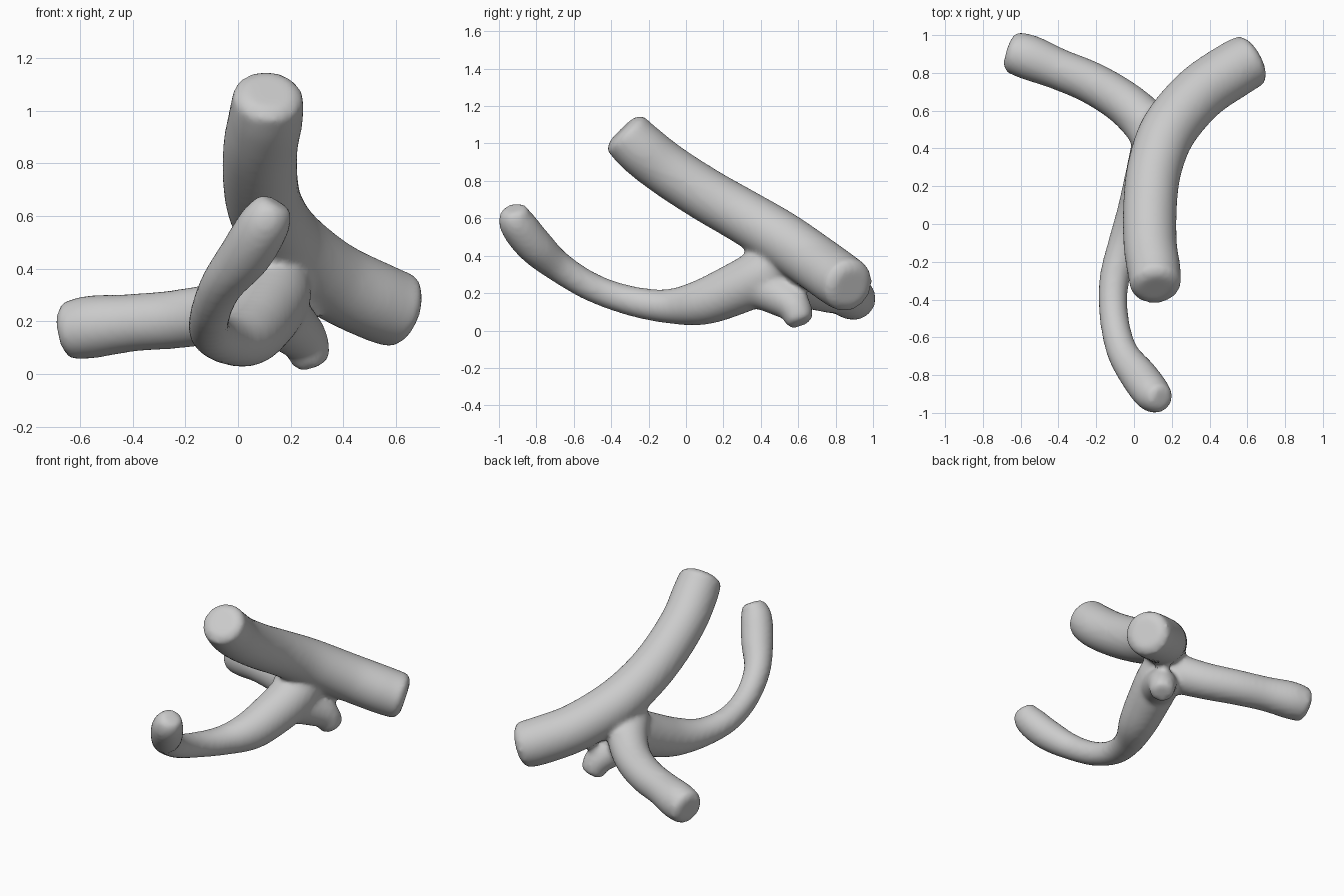
import bpy
import bmesh
import math
from mathutils import Vector

cube = bpy.data.objects.get("Cube")
if cube:
    bpy.data.objects.remove(cube, do_unlink=True)

SIDES, STEPS = 28, 7

# Each vessel: centre line points as (x, y, z, radius)
main_vessel = [
    (0.115, -0.325, 1.055, 0.135), (0.105, -0.24, 0.97, 0.142), (0.085, -0.1, 0.86, 0.142),
    (0.085, 0.1, 0.73, 0.143), (0.11, 0.3, 0.615, 0.145), (0.185, 0.5, 0.495, 0.15),
    (0.345, 0.69, 0.365, 0.15), (0.525, 0.815, 0.275, 0.15), (0.62, 0.868, 0.24, 0.145)]
side_branch = [
    (-0.645, 0.91, 0.165, 0.112), (-0.55, 0.88, 0.18, 0.12), (-0.4, 0.82, 0.195, 0.11),
    (-0.22, 0.745, 0.21, 0.112), (-0.05, 0.64, 0.24, 0.117), (0.07, 0.525, 0.3, 0.125),
    (0.14, 0.4, 0.4, 0.125)]
front_branch = [
    (0.14, -0.92, 0.64, 0.075), (0.1, -0.9, 0.57, 0.098), (0.03, -0.81, 0.455, 0.1),
    (-0.06, -0.68, 0.34, 0.083), (-0.105, -0.5, 0.23, 0.077), (-0.105, -0.3, 0.16, 0.08),
    (-0.045, -0.1, 0.13, 0.092), (0.035, 0.08, 0.15, 0.122), (0.09, 0.25, 0.215, 0.138),
    (0.13, 0.4, 0.29, 0.145), (0.15, 0.5, 0.36, 0.13)]
short_stub = [
    (0.12, 0.38, 0.25, 0.13), (0.19, 0.49, 0.19, 0.11), (0.25, 0.575, 0.13, 0.092),
    (0.28, 0.61, 0.05, 0.075)]
small_bridge = [(0.25, 0.59, 0.14, 0.06), (0.27, 0.62, 0.23, 0.035), (0.3, 0.65, 0.33, 0.06)]


def smooth_path(points):
    """Catmull-Rom interpolation through position and radius together."""
    p = [Vector(q) for q in points]
    p = [2 * p[0] - p[1]] + p + [2 * p[-1] - p[-2]]
    path = []
    for a, b, c, d in zip(p, p[1:], p[2:], p[3:]):
        for i in range(STEPS):
            t = i / STEPS
            path.append(0.5 * (2 * b + (c - a) * t + (2 * a - 5 * b + 4 * c - d) * t**2
                               + (3 * b - a - 3 * c + d) * t**3))
    return path + [p[-2]]


def rounded_tip(end, before):
    """One narrower ring just beyond a vessel end, to round its rim."""
    outward = (end - before).to_3d().normalized()
    return (end.to_3d() + outward * 0.2 * end.w).to_4d().xyz.to_tuple() + (0.7 * end.w,)


def add_tube(bm, points):
    """Sweep a circle along the path and close both ends."""
    path = smooth_path(points)
    path = ([Vector(rounded_tip(path[0], path[1]))] + path
            + [Vector(rounded_tip(path[-1], path[-2]))])
    rings = []
    normal = None
    for i, q in enumerate(path):
        tangent = (path[min(i + 1, len(path) - 1)] - path[max(i - 1, 0)]).to_3d().normalized()
        if normal is None:
            normal = tangent.orthogonal()
        normal = (normal - tangent * normal.dot(tangent)).normalized()
        binormal = tangent.cross(normal)
        ring = []
        for k in range(SIDES):
            a = math.tau * k / SIDES
            ring.append(bm.verts.new(
                q.to_3d() + q.w * (math.cos(a) * normal + math.sin(a) * binormal)))
        rings.append(ring)
    for r, s in zip(rings, rings[1:]):
        for k in range(SIDES):
            n = (k + 1) % SIDES
            bm.faces.new((r[k], r[n], s[n], s[k]))
    bm.faces.new(rings[0][::-1])
    bm.faces.new(rings[-1])


# All vessels in one mesh, so that the junctions can melt together
bm = bmesh.new()
for vessel in (main_vessel, side_branch, front_branch, short_stub, small_bridge):
    add_tube(bm, vessel)
mesh = bpy.data.meshes.new("branching_vessel")
bm.to_mesh(mesh)
bm.free()
tree = bpy.data.objects.new("branching_vessel", mesh)
bpy.context.collection.objects.link(tree)

# Fuse the tubes, then soften junctions and end caps
remesh = tree.modifiers.new("fuse", 'REMESH')
remesh.mode = 'VOXEL'
remesh.voxel_size = 0.016
remesh.use_smooth_shade = True
soften = tree.modifiers.new("soften", 'SMOOTH')
soften.factor = 0.5
soften.iterations = 12

# Plain grey surface
grey = bpy.data.materials.new("light_grey")
grey.use_nodes = True
colour = (0.6, 0.6, 0.6, 1)
grey.diffuse_color = colour
grey.node_tree.nodes["Principled BSDF"].inputs["Base Color"].default_value = colour
mesh.materials.append(grey)
